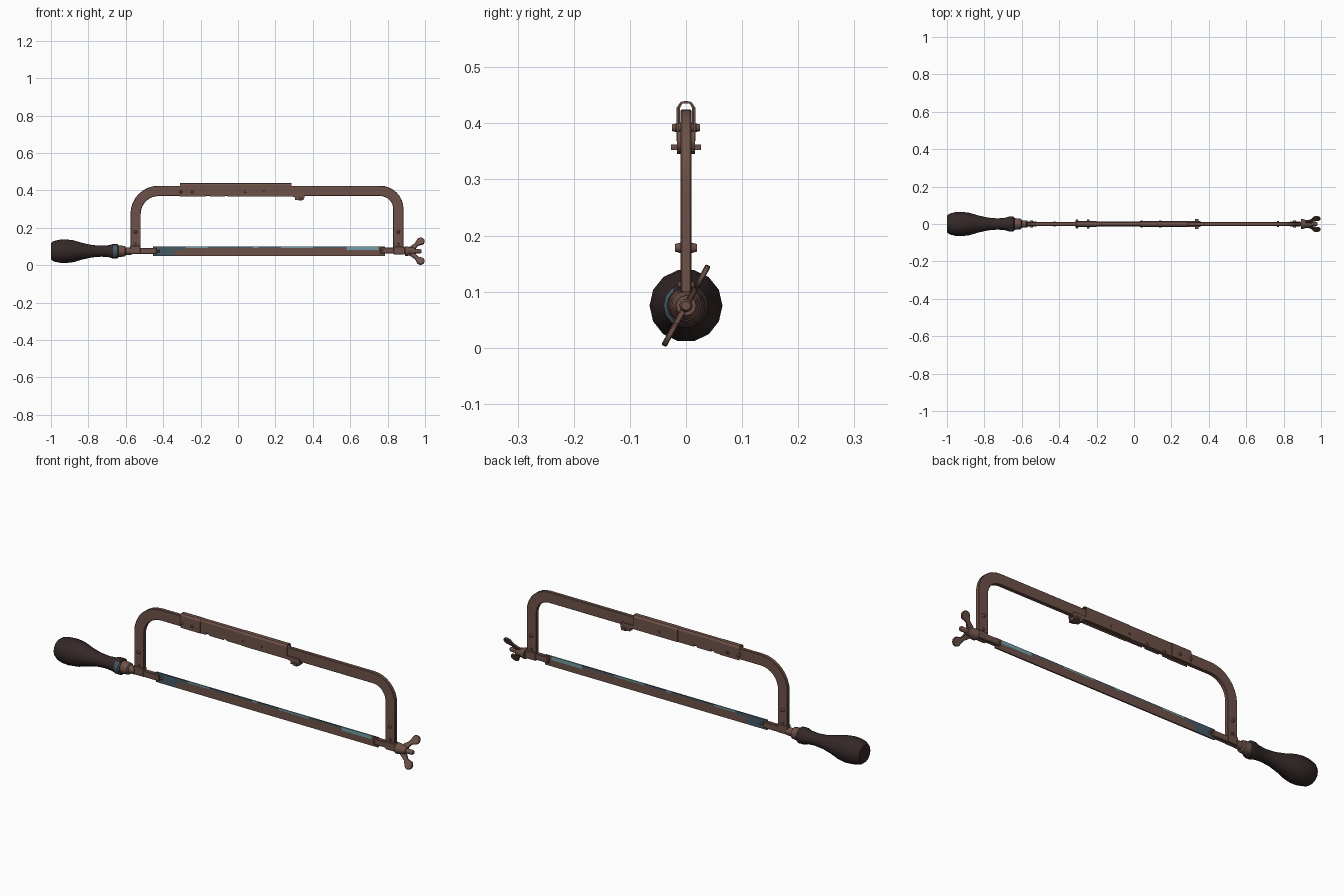
import bpy, bmesh, math
from mathutils import Matrix, Vector

if "Cube" in bpy.data.objects:
    bpy.data.objects.remove(bpy.data.objects["Cube"])


def material(name, rgb):
    m = bpy.data.materials.new(name)
    m.use_nodes = True
    m.diffuse_color = (*rgb, 1)
    m.node_tree.nodes["Principled BSDF"].inputs["Base Color"].default_value = (*rgb, 1)
    return m


RUST = material("rusty_brown", (0.155, 0.083, 0.065))
WOOD = material("dark_wood", (0.035, 0.021, 0.021))
SLATE = material("slate_blue", (0.06, 0.1, 0.13))
TEAL = material("pale_teal", (0.16, 0.35, 0.38))
AXIS_Z = 0.075


def finish(name, bm, mats=(RUST,), smooth=False, bevel=0):
    bmesh.ops.recalc_face_normals(bm, faces=bm.faces)
    me = bpy.data.meshes.new(name)
    bm.to_mesh(me)
    bm.free()
    ob = bpy.data.objects.new(name, me)
    bpy.context.collection.objects.link(ob)
    for m in mats:
        me.materials.append(m)
    if bevel:
        mod = ob.modifiers.new("edge", "BEVEL")
        mod.width, mod.segments, mod.limit_method = bevel, 1, "ANGLE"
        mod.angle_limit = math.radians(40)
    if smooth:
        bpy.ops.object.select_all(action="DESELECT")
        ob.select_set(True)
        bpy.context.view_layer.objects.active = ob
        bpy.ops.object.shade_smooth_by_angle(angle=math.radians(40))
    return ob


def prism(name, pts, a, b, axis="y", **kw):
    """Extrude an outline from a to b along y (outline in xz) or x (outline in yz)."""
    place = (lambda p: (p[0], a, p[1])) if axis == "y" else (lambda p: (a, p[0], p[1]))
    bm = bmesh.new()
    face = bm.faces.new([bm.verts.new(place(p)) for p in pts])
    out = bmesh.ops.extrude_face_region(bm, geom=[face])
    shift = Vector((0, b - a, 0) if axis == "y" else (b - a, 0, 0))
    bmesh.ops.translate(bm, vec=shift, verts=[v for v in out["geom"] if isinstance(v, bmesh.types.BMVert)])
    return finish(name, bm, **kw)


def box(name, x0, x1, y, z0, z1, **kw):
    return prism(name, [(x0, z0), (x1, z0), (x1, z1), (x0, z1)], -y, y, **kw)


def lathe_bm(profile, segs):
    bm = bmesh.new()
    rings = [[bm.verts.new((x, r * math.cos(t), AXIS_Z + r * math.sin(t)))
              for t in (math.tau * i / segs for i in range(segs))] for x, r in profile]
    for r0, r1 in zip(rings, rings[1:]):
        for i in range(segs):
            j = (i + 1) % segs
            bm.faces.new((r0[i], r0[j], r1[j], r1[i]))
    bm.faces.new(rings[0])
    bm.faces.new(rings[-1])
    return bm


def rivet(name, x, z, reach, r=0.012):
    """Pin through the frame with a domed head on each side."""
    bm = bmesh.new()
    for s in (-1, 1):
        m = Matrix.Translation((x, s * reach / 2, z)) @ Matrix.Rotation(-s * math.pi / 2, 4, "X")
        bmesh.ops.create_cone(bm, cap_ends=True, segments=10, radius1=r, radius2=r * 0.55,
                              depth=reach, matrix=m)
    finish(name, bm, smooth=True)


def arc(cx, cz, r, a0, a1, n=8):
    return [(cx + r * math.cos(math.radians(a0 + (a1 - a0) * i / n)),
             cz + r * math.sin(math.radians(a0 + (a1 - a0) * i / n))) for i in range(n + 1)]


# Bow frame: one flat bar bent at both upper corners
L, R, TOP, W, RL, RR = -0.575, 0.885, 0.425, 0.055, 0.15, 0.125
outer = [(L, 0.065)] + arc(L + RL, TOP - RL, RL, 180, 90) + arc(R - RR, TOP - RR, RR, 90, 0) + [(R, 0.09)]
inner = ([(R - W, 0.09)] + arc(R - RR, TOP - RR, RR - W, 0, 90)
         + arc(L + RL, TOP - RL, RL - W, 90, 180) + [(L + W, 0.065)])
prism("bow_frame", outer + inner, -0.0095, 0.0095, smooth=True, bevel=0.002)

# Handle, with a worn patch on the front of its collar
bm = lathe_bm([(-1, 0.045), (-0.985, 0.056), (-0.955, 0.063), (-0.92, 0.065), (-0.88, 0.06),
               (-0.83, 0.045), (-0.78, 0.034), (-0.73, 0.03), (-0.69, 0.033), (-0.668, 0.04),
               (-0.645, 0.04), (-0.64, 0.034)], 14)
bm.normal_update()
for f in bm.faces:
    c = f.calc_center_median()
    if c.x > -0.66 and c.y < -0.025 and len(f.verts) == 4:
        f.material_index = 1
finish("handle", bm, (WOOD, SLATE), smooth=True)
finish("ferrule", lathe_bm([(-0.645, 0.032), (-0.605, 0.028), (-0.6, 0.02), (-0.57, 0.019)], 12), smooth=True)


# Adjusting sleeve: folded channel sections with notches along the lower edge
def channel(name, x0, x1, half, low, top=0.44):
    t = 0.003
    prism(name, [(-half, low), (-half, top - 0.012), (-half * 0.6, top - 0.002), (0, top),
                 (half * 0.6, top - 0.002), (half, top - 0.012), (half, low),
                 (half - t, low), (half - t, top - 0.012), (half * 0.5, top - t - 0.002),
                 (-half * 0.5, top - t - 0.002), (t - half, top - 0.012), (t - half, low)],
          x0, x1, axis="x")


for i, (x0, x1, half, low) in enumerate([
        (-0.31, -0.2, 0.0165, 0.368), (-0.2, -0.17, 0.0135, 0.368), (-0.17, -0.15, 0.0135, 0.381),
        (-0.15, -0.07, 0.0135, 0.368), (-0.07, -0.055, 0.0135, 0.381),
        (-0.055, 0.035, 0.0135, 0.368), (0.035, 0.285, 0.0165, 0.368)]):
    channel(f"sleeve_section_{i + 1}", x0, x1, half, low)
for i, (x, reach) in enumerate([(-0.305, 0.025), (-0.245, 0.025), (0.04, 0.019), (0.14, 0.019)]):
    rivet(f"sleeve_rivet_{i + 1}", x, 0.392, reach, 0.011)

# Locking catch at the open end of the sleeve
catch = [(0.275, 0.385), (0.275, 0.37), (0.295, 0.366)] + arc(0.333, 0.369, 0.024, 200, 370, 7) + [(0.35, 0.385)]
for side, s in (("right", -1), ("left", 1)):
    prism(f"catch_cheek_{side}", catch, s * 0.01, s * 0.016, smooth=True)
box("catch_bridge", 0.305, 0.35, 0.016, 0.35, 0.366)
box("catch_thumb_tab", 0.325, 0.345, 0.027, 0.352, 0.362)

# Leg brackets and rivets
box("handle_leg_bracket", -0.578, -0.52, 0.013, 0.06, 0.105, bevel=0.003)
box("nut_leg_bracket", 0.832, 0.892, 0.014, 0.058, 0.1, bevel=0.003)
for x in (-0.548, 0.858):
    rivet(f"leg_rivet_{'rear' if x < 0 else 'nose'}", x, 0.178, 0.02, 0.012)
    rivet(f"leg_pin_{'rear' if x < 0 else 'nose'}", x, 0.112, 0.014, 0.009)

# Blade holders
box("rear_blade_holder", -0.53, -0.435, 0.011, 0.06, 0.092, bevel=0.003)
box("nose_blade_holder", 0.76, 0.84, 0.011, 0.063, 0.095, bevel=0.003)
rivet("rear_blade_pin", -0.425, 0.075, 0.014, 0.008)
rivet("nose_blade_pin", 0.77, 0.078, 0.016, 0.008)

# Blade: strip split into bands, with remaining paint set by position
bm = bmesh.new()
bmesh.ops.create_cube(bm, size=1, matrix=Matrix.Translation((0.165, 0, 0.075))
                      @ Matrix.Diagonal((1.24, 0.007, 0.05, 1)))
cuts = [((x, 0, 0), (1, 0, 0)) for x in (-0.34, -0.28, -0.16, 0.08, 0.11, 0.23, 0.4, 0.58, 0.75)]
cuts += [((0, 0, z), (0, 0, 1)) for z in (0.082, 0.092)]
for co, no in cuts:
    bmesh.ops.bisect_plane(bm, geom=bm.verts[:] + bm.edges[:] + bm.faces[:], plane_co=co, plane_no=no)
for f in bm.faces:
    c = f.calc_center_median()
    if c.x < -0.34 or (c.x < -0.28 and c.z > 0.082):
        f.material_index = 1
    elif 0.58 < c.x < 0.75 and c.z > 0.082:
        f.material_index = 2
    elif c.z > 0.092 and c.x < 0.58:
        f.material_index = 2 if -0.28 < c.x < -0.16 or 0.08 < c.x < 0.11 or 0.23 < c.x < 0.4 else 1
finish("blade", bm, (RUST, SLATE, TEAL))

# Tension bolt and wing nut
finish("tension_bolt", lathe_bm([(0.83, 0.012), (0.975, 0.012), (0.982, 0.008)], 10), smooth=True)
finish("wing_nut_hub", lathe_bm([(0.892, 0.026), (0.905, 0.026), (0.915, 0.022), (0.945, 0.018)], 12), smooth=True)
wing = [(0.91, 0.008), (0.945, 0.008), (0.962, 0.034)] + arc(0.976, 0.06, 0.022, -60, 170, 9) + [(0.945, 0.046), (0.918, 0.026)]
for name, turn in (("upper_wing", -29), ("lower_wing", 151)):
    ob = prism(name, wing, -0.005, 0.005, smooth=True, bevel=0.002)
    ob.location.z = AXIS_Z
    ob.rotation_euler.x = math.radians(turn)
